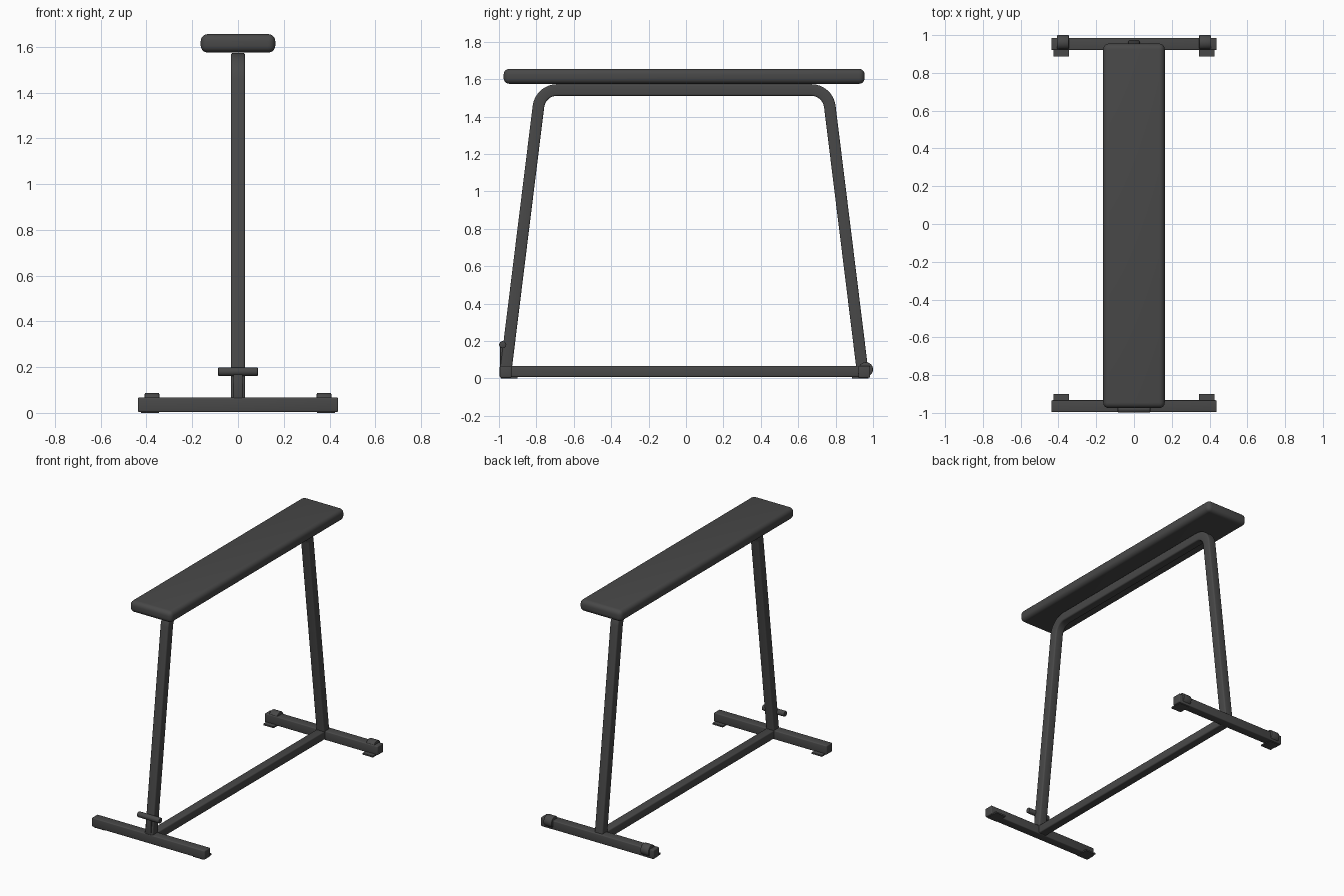
import bpy, bmesh, math
from mathutils import Vector

if "Cube" in bpy.data.objects:
    bpy.data.objects.remove(bpy.data.objects["Cube"])

mat = bpy.data.materials.new("charcoal")
mat.diffuse_color = (0.065, 0.065, 0.065, 1)
mat.use_nodes = True
mat.node_tree.nodes["Principled BSDF"].inputs["Base Color"].default_value = mat.diffuse_color


def finish(name, bm):
    bmesh.ops.recalc_face_normals(bm, faces=bm.faces)
    me = bpy.data.meshes.new(name)
    bm.to_mesh(me)
    bm.free()
    me.materials.append(mat)
    ob = bpy.data.objects.new(name, me)
    bpy.context.collection.objects.link(ob)
    bpy.context.view_layer.objects.active = ob
    ob.select_set(True)
    bpy.ops.object.shade_smooth_by_angle(angle=math.radians(35))
    ob.select_set(False)
    return ob


def box(name, lo, hi, bevel=0.0, segments=3):
    bm = bmesh.new()
    bmesh.ops.create_cube(bm, size=1)
    for v in bm.verts:
        v.co = [(a + b) / 2 + c * (b - a) for a, b, c in zip(lo, hi, v.co)]
    if bevel:
        bmesh.ops.bevel(bm, geom=bm.edges[:], offset=bevel, segments=segments,
                        profile=0.5, affect='EDGES')
    return finish(name, bm)


def rod(name, x0, x1, y, z, r, bevel=0.005):
    """Cylinder lying along x with softened rims."""
    bm = bmesh.new()
    bmesh.ops.create_cone(bm, cap_ends=True, segments=24, radius1=r, radius2=r, depth=x1 - x0)
    rims = [e for e in bm.edges if abs(e.verts[0].co.z - e.verts[1].co.z) < 1e-5]
    bmesh.ops.bevel(bm, geom=rims, offset=bevel, segments=2, profile=0.5, affect='EDGES')
    for v in bm.verts:
        v.co = ((x0 + x1) / 2 + v.co.z, y + v.co.x, z + v.co.y)
    return finish(name, bm)


def rounded_square(half, r, n=3):
    pts = []
    for k, (sx, sy) in enumerate([(1, 1), (-1, 1), (-1, -1), (1, -1)]):
        for i in range(n + 1):
            a = math.pi / 2 * (k + i / n)
            pts.append((sx * (half - r) + r * math.cos(a), sy * (half - r) + r * math.sin(a)))
    return pts


def sweep(name, path, profile):
    """Sweep a profile along a path in the yz plane with mitred joints."""
    bm, rings = bmesh.new(), []
    for i, p in enumerate(path):
        d0 = (p - path[i - 1]).normalized() if i else (path[1] - p).normalized()
        d1 = (path[i + 1] - p).normalized() if i < len(path) - 1 else d0
        t = (d0 + d1).normalized()
        n = Vector((-t.y, t.x)) / t.dot(d0)
        rings.append([bm.verts.new((a, p.x + n.x * b, p.y + n.y * b)) for a, b in profile])
    m = len(profile)
    for r0, r1 in zip(rings, rings[1:]):
        for j in range(m):
            bm.faces.new((r0[j], r0[(j + 1) % m], r1[(j + 1) % m], r1[j]))
    bm.faces.new(rings[0])
    bm.faces.new(rings[-1])
    return finish(name, bm)


# padded top
box("top_pad", (-0.163, -0.975, 1.575), (0.163, 0.955, 1.655), 0.03, 5)

# bent tube: two leaning legs joined by a top rail
MID, TOP, R = -0.01, 1.542, 0.1
foot, corner = Vector((0.955, 0.03)), Vector((0.768, TOP))
turn = math.acos((corner - foot).normalized().dot(Vector((-1, 0))))
centre = Vector((corner.x - R * math.tan(turn / 2), TOP - R))
half = [foot] + [centre + R * Vector((math.sin(turn * (1 - i / 8)), math.cos(turn * (1 - i / 8))))
                 for i in range(9)]
path = [Vector((MID + p.x, p.y)) for p in half] + [Vector((MID - p.x, p.y)) for p in reversed(half)]
sweep("bent_frame", path, rounded_square(0.031, 0.009))

# floor beam and cross feet
box("floor_beam", (-0.031, -0.94, 0.008), (0.031, 0.925, 0.067), 0.008)
box("front_foot", (-0.438, -0.996, 0.004), (0.438, -0.933, 0.067), 0.006)
box("back_foot", (-0.438, 0.921, 0.004), (0.438, 0.985, 0.067), 0.006)

# floor plates under the feet and transport wheels at the back
for s, side in ((-1, "left"), (1, "right")):
    x0, x1 = sorted((s * 0.345, s * 0.425))
    box("front_plate_" + side, (x0, -0.99, 0.0), (x1, -0.9, 0.01))
    box("back_plate_" + side, (x0, 0.887, 0.0), (x1, 0.975, 0.01))
    x0, x1 = sorted((s * 0.344, s * 0.408))
    rod("wheel_" + side, x0, x1, 0.961, 0.048, 0.039)

# carrying handle on the front leg
rod("handle", -0.087, 0.087, -0.98, 0.18, 0.019)
box("handle_bracket", (-0.02, -0.994, 0.06), (0.02, -0.955, 0.18), 0.004)
